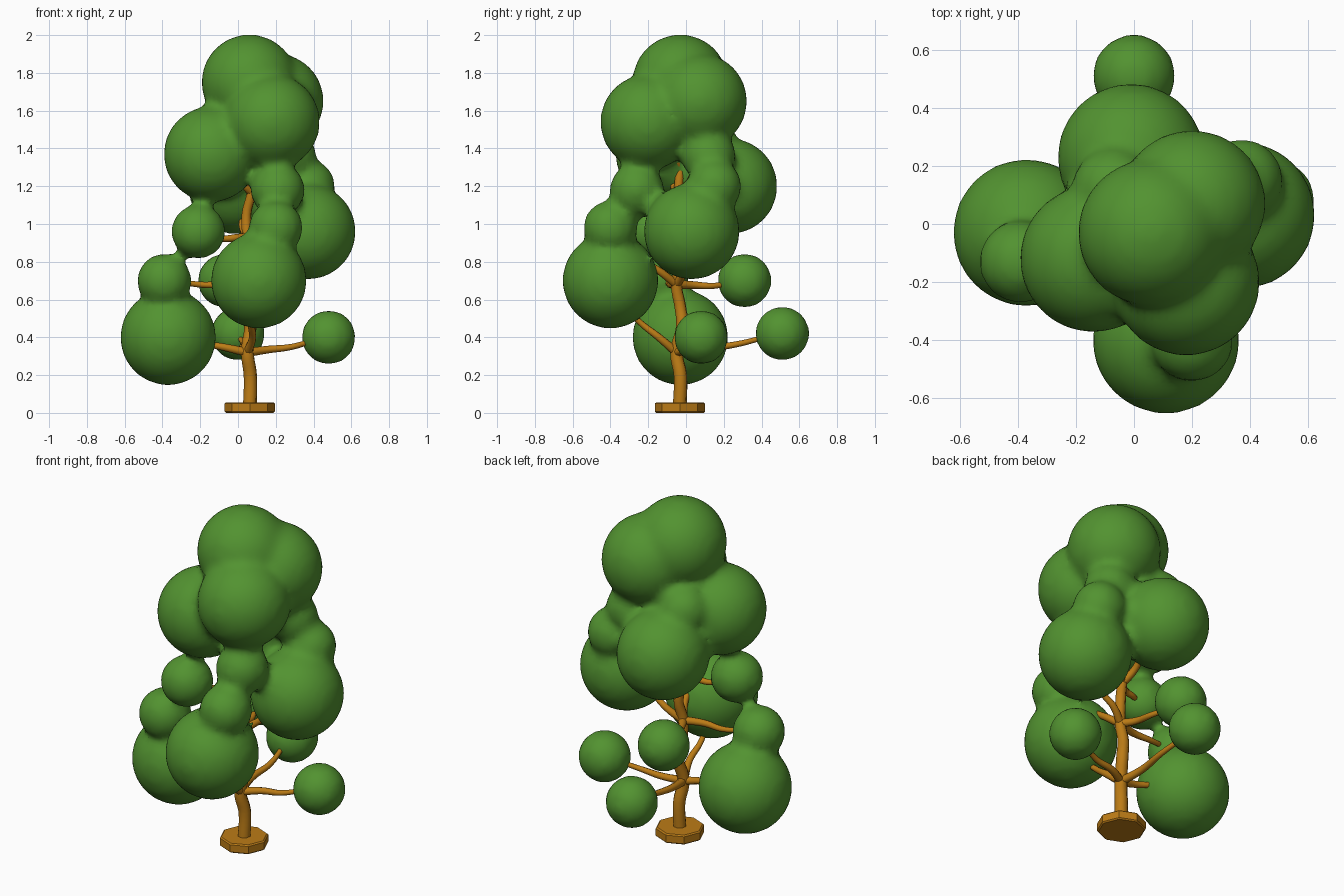
import bpy, bmesh, math
from mathutils import Vector, Matrix

if "Cube" in bpy.data.objects:
    bpy.data.objects.remove(bpy.data.objects["Cube"])


def material(name, rgb):
    m = bpy.data.materials.new(name)
    m.diffuse_color = (*rgb, 1)
    m.use_nodes = True
    m.node_tree.nodes["Principled BSDF"].inputs["Base Color"].default_value = m.diffuse_color
    return m


LEAF = material("leaf_green", (0.085, 0.29, 0.03))
BARK = material("bark_orange", (0.50, 0.20, 0.008))


def add_object(name, mesh, mat):
    mesh.materials.clear()
    mesh.materials.append(mat)
    ob = bpy.data.objects.new(name, mesh)
    bpy.context.collection.objects.link(ob)
    return ob


def evaluated_mesh(ob):
    dg = bpy.context.evaluated_depsgraph_get()
    dg.update()
    return bpy.data.meshes.new_from_object(ob.evaluated_get(dg))


def smooth(mesh):
    for p in mesh.polygons:
        p.use_smooth = True


# Foliage: large and small puffs fused into soft clumps
BIG, SMALL = 0.25, 0.137
big_puffs = [
    (0.06, -0.03, 1.75), (0.20, 0.07, 1.65), (0.18, -0.20, 1.54),
    (-0.14, -0.12, 1.37), (-0.01, 0.23, 1.20), (0.37, 0.03, 0.96),
    (0.11, -0.40, 0.70), (-0.37, -0.03, 0.40),
]
small_puffs = [
    (0.37, 0.15, 1.20), (0.27, 0.12, 1.36), (-0.07, 0.12, 1.44),
    (0.20, -0.40, 0.98), (0.21, -0.26, 1.18), (-0.21, -0.18, 0.96),
    (-0.39, -0.13, 0.70), (0.48, 0.08, 0.40), (0.00, 0.51, 0.42),
    (-0.07, 0.31, 0.70),
]
bm = bmesh.new()
for puffs, r in ((big_puffs, BIG), (small_puffs, SMALL)):
    for c in puffs:
        bmesh.ops.create_icosphere(bm, subdivisions=4, radius=r + 0.001 / r,
                                   matrix=Matrix.Translation(c))
raw = bpy.data.meshes.new("foliage_raw")
bm.to_mesh(raw)
bm.free()
temp = add_object("foliage_raw", raw, LEAF)
rm = temp.modifiers.new("fuse", 'REMESH')
rm.mode = 'VOXEL'
rm.voxel_size = 0.025
sm = temp.modifiers.new("soften", 'SMOOTH')
sm.factor = 0.5
sm.iterations = 7
leaves = evaluated_mesh(temp)
bpy.data.objects.remove(temp)
smooth(leaves)
add_object("foliage", leaves, LEAF)


# Wood: tapered tubes along smooth paths
def tube(name, points, r0, r1):
    cu = bpy.data.curves.new(name, 'CURVE')
    cu.dimensions = '3D'
    cu.bevel_depth = 1.0
    cu.bevel_resolution = 2
    cu.resolution_u = 5
    cu.use_fill_caps = True
    sp = cu.splines.new('BEZIER')
    n = len(points)
    sp.bezier_points.add(n - 1)
    for i, (bp, p) in enumerate(zip(sp.bezier_points, points)):
        bp.co = p
        bp.handle_left_type = bp.handle_right_type = 'AUTO'
        bp.radius = r0 + (r1 - r0) * i / (n - 1)
    ob = bpy.data.objects.new(name + "_path", cu)
    bpy.context.collection.objects.link(ob)
    mesh = evaluated_mesh(ob)
    bpy.data.objects.remove(ob)
    smooth(mesh)
    add_object(name, mesh, BARK)


trunk = [(0.063, -0.033, 0.03), (0.065, -0.03, 0.20), (0.05, -0.05, 0.32),
         (0.065, -0.02, 0.46), (0.05, -0.03, 0.56), (0.055, -0.05, 0.68),
         (0.07, -0.03, 0.80), (0.05, -0.04, 0.93), (0.045, -0.03, 1.05),
         (0.07, -0.04, 1.17), (0.06, -0.03, 1.30), (0.07, -0.03, 1.60)]
tube("trunk", trunk, 0.037, 0.022)

# Branches: wavy limbs from the trunk to each puff (trunk index, target)
branches = [
    (2, (-0.30, -0.03, 0.42)), (2, (0.42, 0.07, 0.39)),
    (2, (0.00, 0.45, 0.41)), (2, (0.10, -0.36, 0.60)),
    (5, (-0.34, -0.12, 0.70)), (5, (-0.06, 0.25, 0.69)),
    (5, (0.32, 0.03, 0.90)), (5, (0.18, -0.36, 0.93)),
    (7, (-0.16, -0.16, 0.94)), (7, (0.20, -0.23, 1.14)),
    (7, (0.00, 0.20, 1.15)), (7, (0.34, 0.13, 1.18)),
    (9, (-0.10, -0.10, 1.33)), (9, (0.25, 0.10, 1.34)),
    (10, (0.17, -0.18, 1.50)),
]
for k, (i, end) in enumerate(branches):
    a, b = Vector(trunk[i]), Vector(end)
    d = b - a
    side = Vector((-d.y, d.x, 0)).normalized() * 0.012
    pts = [a, a + d * 0.3 + side + Vector((0, 0, -0.006)),
           a + d * 0.62 - side + Vector((0, 0, -0.014)), b]
    tube("branch_%d" % (k + 1), pts, 0.024, 0.012)

# Base: octagonal slab with slightly eased edges
bm = bmesh.new()
bmesh.ops.create_cone(bm, cap_ends=True, segments=8, radius1=0.133, radius2=0.133,
                      depth=0.056, matrix=Matrix.Translation((0.0625, -0.032, 0.028)))
bmesh.ops.bevel(bm, geom=[e for e in bm.edges if abs(e.verts[0].co.z - e.verts[1].co.z) < 1e-4],
                offset=0.007, segments=1, affect='EDGES')
slab = bpy.data.meshes.new("base")
bm.to_mesh(slab)
bm.free()
add_object("base", slab, BARK)
